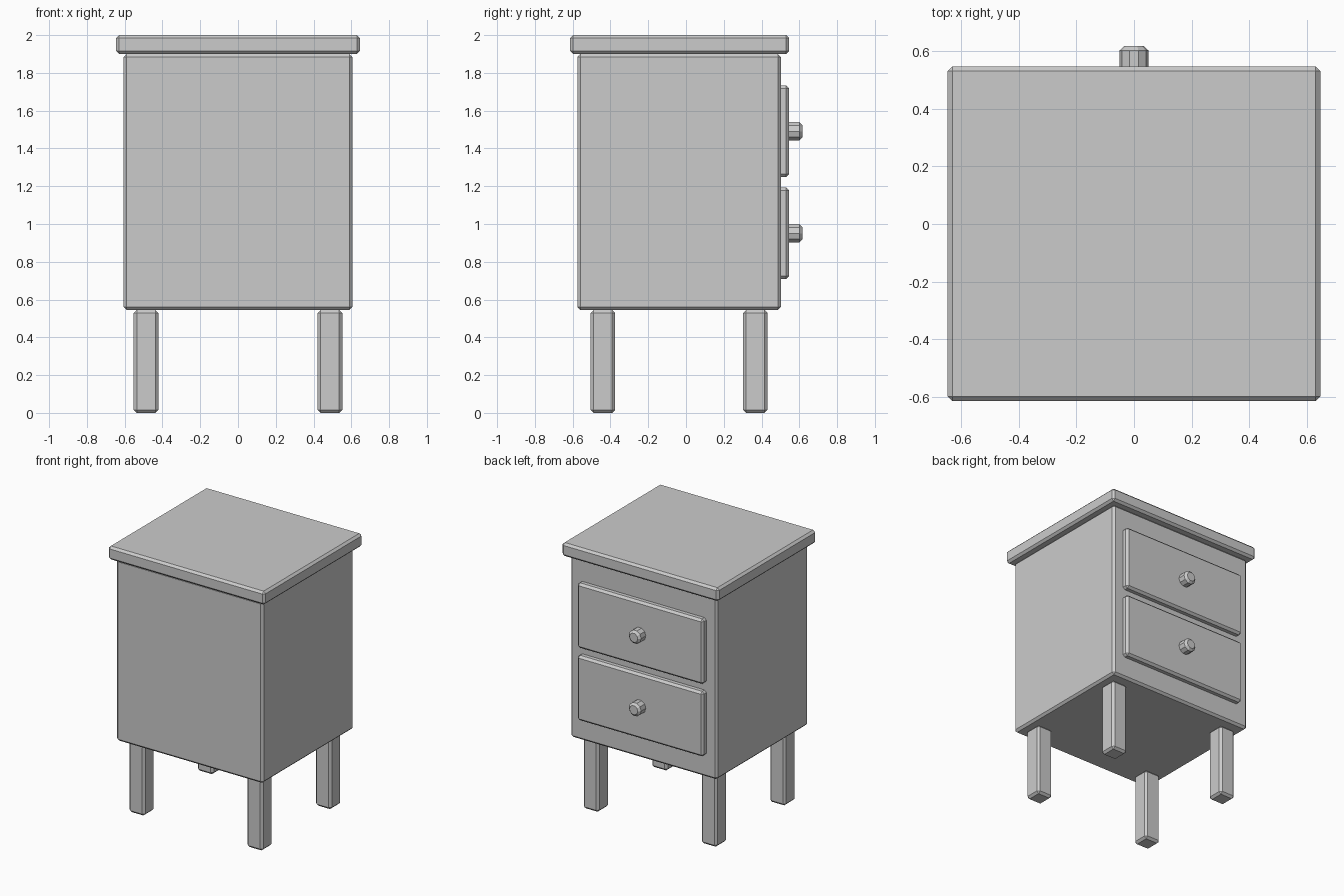
import bpy
import math

if "Cube" in bpy.data.objects:
    bpy.data.objects.remove(bpy.data.objects["Cube"])

BEVEL = 0.016


def chamfer(obj):
    mod = obj.modifiers.new("Chamfer", 'BEVEL')
    mod.width = BEVEL
    mod.segments = 1
    mod.limit_method = 'ANGLE'
    mod.angle_limit = math.radians(50)  # keep knob sides unbevelled


def box(name, x, y, z):
    """Chamfered box from (min, max) ranges."""
    centre = [(a + b) / 2 for a, b in (x, y, z)]
    bpy.ops.mesh.primitive_cube_add(size=1, location=centre)
    obj = bpy.context.object
    obj.name = name
    obj.scale = [b - a for a, b in (x, y, z)]
    bpy.ops.object.transform_apply(location=False, rotation=False, scale=True)
    chamfer(obj)
    return obj


def knob(name, z, y0, y1, radius=0.051):
    """Ten-sided knob pointing along +y."""
    bpy.ops.mesh.primitive_cylinder_add(vertices=10, radius=radius, depth=y1 - y0,
                                        location=(0, (y0 + y1) / 2, z))
    obj = bpy.context.object
    obj.name = name
    # corners lie on the x axis
    obj.rotation_euler = (math.radians(90), math.radians(90), 0)
    bpy.ops.object.transform_apply(location=False, rotation=True, scale=False)
    chamfer(obj)


# Cabinet body and overhanging top
box("cabinet_body", (-0.605, 0.605), (-0.575, 0.502), (0.545, 1.9))
box("table_top", (-0.646, 0.646), (-0.614, 0.546), (1.9, 2.0))

# Four legs
for side, x in (("left", (-0.552, -0.422)), ("right", (0.422, 0.552))):
    for end, y in (("front", (-0.505, -0.375)), ("back", (0.302, 0.432))):
        box(f"{end}_{side}_leg", x, y, (0, 0.545))

# Two drawers with knobs
for label, z in (("lower", 0.951), ("upper", 1.491)):
    box(f"{label}_drawer", (-0.52, 0.52), (0.46, 0.546), (z - 0.242, z + 0.242))
    knob(f"{label}_knob", z, 0.52, 0.617)
